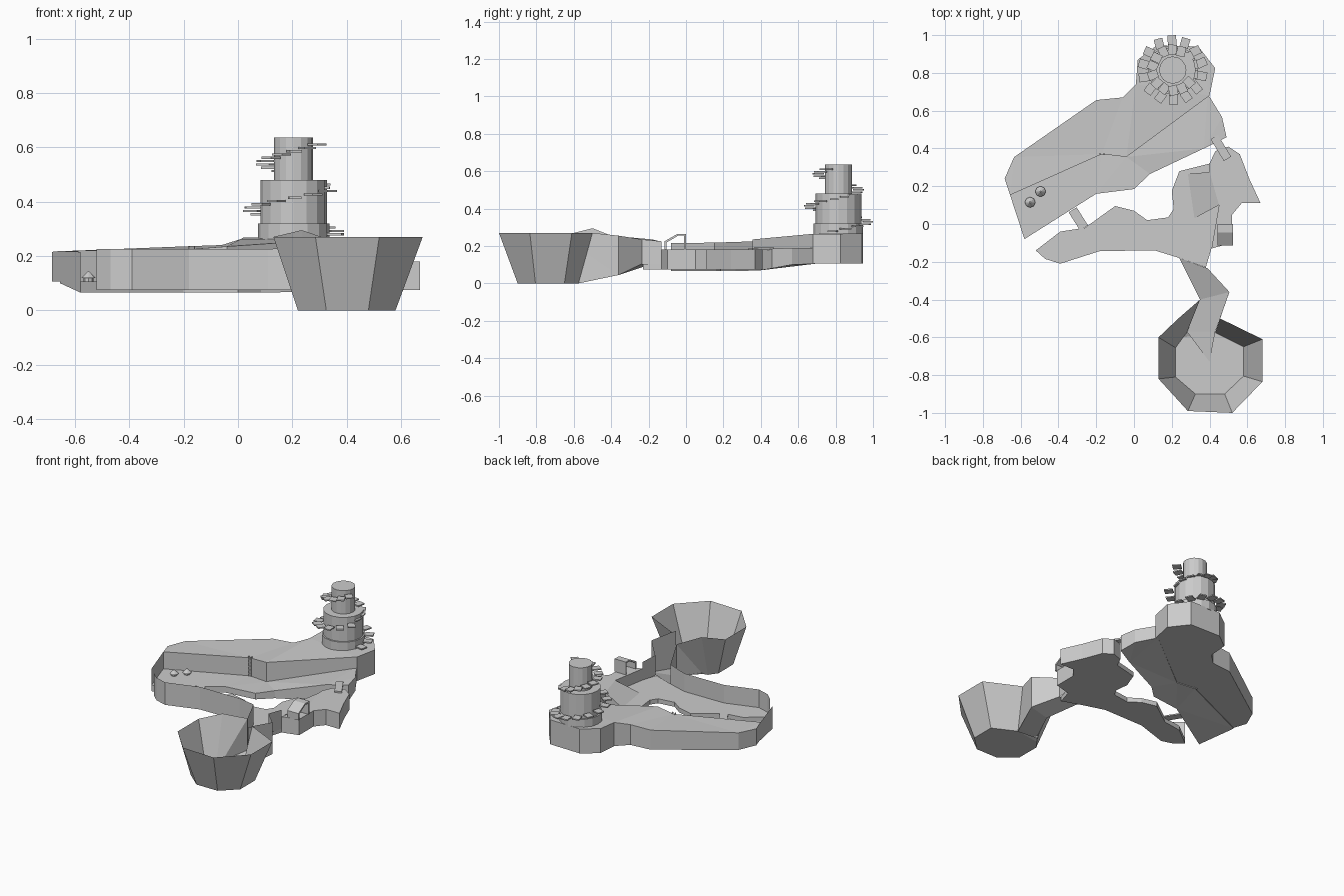
import bpy, bmesh
from math import pi, cos, sin
from mathutils import Vector, Matrix

if "Cube" in bpy.data.objects:
    bpy.data.objects.remove(bpy.data.objects["Cube"])


def make(name, verts, faces, fix=True):
    me = bpy.data.meshes.new(name)
    me.from_pydata(verts, [], faces)
    bm = bmesh.new()
    bm.from_mesh(me)
    if fix:
        bmesh.ops.recalc_face_normals(bm, faces=bm.faces)
    big = [f for f in bm.faces if len(f.verts) > 4]
    bmesh.ops.triangulate(bm, faces=big)
    bm.to_mesh(me)
    bm.free()
    ob = bpy.data.objects.new(name, me)
    bpy.context.collection.objects.link(ob)
    return ob


def slab(name, pts):
    """Closed outline of (x, y, bottom, top) turned into a solid."""
    n = len(pts)
    v = [(p[0], p[1], p[2]) for p in pts] + [(p[0], p[1], p[3]) for p in pts]
    f = [tuple(range(n))[::-1], tuple(range(n, 2 * n))]
    f += [(i, (i + 1) % n, n + (i + 1) % n, n + i) for i in range(n)]
    return make(name, v, f)


def wall(name, pts):
    """Open line of (x, y, bottom, top) turned into a thin wall."""
    n = len(pts)
    v = [(p[0], p[1], p[2]) for p in pts] + [(p[0], p[1], p[3]) for p in pts]
    return make(name, v, [(i, i + 1, n + i + 1, n + i) for i in range(n - 1)], False)


def box(name, c, size, rot=0):
    m = Matrix.Translation(c) @ Matrix.Rotation(rot, 4, 'Z')
    v = [m @ Vector((x * size[0] / 2, y * size[1] / 2, z * size[2] / 2))
         for z in (-1, 1) for y in (-1, 1) for x in (-1, 1)]
    return make(name, v, [(0, 2, 3, 1), (4, 5, 7, 6), (0, 1, 5, 4),
                          (2, 6, 7, 3), (0, 4, 6, 2), (1, 3, 7, 5)])


def plank(name, a, b, w, t):
    a, b = Vector(a), Vector(b)
    side = (b - a).cross(Vector((0, 0, 1))).normalized() * w / 2
    pts = [a - side, a + side, b + side, b - side]
    return slab(name, [(p.x, p.y, p.z, p.z + t) for p in pts])


def drum(name, x, y, r, z0, z1, n, r2=None):
    r2 = r if r2 is None else r2
    bm = bmesh.new()
    bmesh.ops.create_cone(bm, cap_ends=True, segments=n, radius1=r, radius2=r2, depth=z1 - z0,
                          matrix=Matrix.Translation((x, y, (z0 + z1) / 2)))
    me = bpy.data.meshes.new(name)
    bm.to_mesh(me)
    bm.free()
    ob = bpy.data.objects.new(name, me)
    bpy.context.collection.objects.link(ob)
    return ob


# upper plateau, rising towards the tower
B = 0.105
plateau = [(-.656, .153, .218), (-.17, .37, .225), (-.04, .355, .235), (.40, .68, .265),
           (.43, .825, .265), (.34, .94, .268), (.12, .945, .268), (.02, .87, .268),
           (.01, .74, .262), (-.06, .67, .24), (-.2, .656, .235), (-.635, .354, .218), (-.685, .24, .215)]
slab("upper_plateau", [(x, y, B, z) for x, y, z in plateau])

# lower ledge in front of the plateau, ramping up at its right end, with an end wall
slab("lower_ledge", [(-.656, .153, .1, B), (-.58, -.08, .065, B), (-.2, .16, .065, B),
                     (0, .185, .065, B), (.085, .265, .065, .115), (.37, .40, .07, .18),
                     (.49, .46, .08, .185), (.466, .566, .1, .19), (.39, .69, .105, .19),
                     (-.04, .355, .1, .107), (-.17, .37, .1, B)])
wall("ledge_end_wall", [(-.656, .153, .1, .218), (-.58, -.08, .1, .215)])

# front island floor
isle = [(-.52, -.14), (-.47, -.185), (-.39, -.21), (-.18, -.143), (.11, -.14), (.24, -.18),
        (.38, -.23), (.41, -.13), (.52, -.10), (.52, .05), (.57, .11), (.67, .11), (.61, .24),
        (.56, .37), (.5, .41), (.43, .385), (.4, .32), (.24, .28), (.2, .175), (.21, .08),
        (.18, .035), (.07, .02), (0, .07), (-.1, .095), (-.26, -.02), (-.39, -.04)]
slab("front_island", [(x, y, .075, B) for x, y in isle])

# raised right side of the island and the slope leading up to it
raised = isle[7:17] + [(.40, .275), (.45, .10)]
slab("raised_terrace", [(x, y, .1, .18) for x, y in raised])
slab("terrace_slope", [(.285, .265, .1, B), (.32, .03, .1, B),
                       (.45, .10, .1, .18), (.40, .275, .1, .18)])

# tall wall along the front of the island
wall("island_front_wall", [(x, y, .1, .225) for x, y in isle[:5]] + [(.24, -.18, .1, .235)])
wall("island_corner_wall", [(.39, -.235, .1, .235), (.41, -.13, .1, .225)])

# walled path from the island down to the bowl: left xy, right xy, floor, wall top
path = [((.24, -.18), (.39, -.235), B, .235), ((.35, -.40), (.505, -.36), .045, .255),
        ((.28, -.57), (.43, -.57), .02, .27)]
v, f = [], []
for l, r, z, t in path:
    v += [(*l, z), (*r, z)]
v.append((.40, -.73, .003))
make("path_floor", v, [(0, 1, 3, 2), (2, 3, 5, 4), (4, 5, 6)], False)
wall("path_left_wall", [(*l, z, t) for l, r, z, t in path[:2]])
wall("path_right_wall", [(*r, z, t) for l, r, z, t in path[:2]] + [(.445, -.53, .025, .27)])

# open bowl; its rim is broken where the path enters
top = [(.35, -.40, .255), (.235, -.50, .295), (.13, -.6, .27), (.13, -.82, .27), (.285, -.99, .27),
       (.52, -1.0, .27), (.68, -.835, .27), (.68, -.61, .27), (.455, -.5, .27)]
bot = [(.28, -.575, .01), (.26, -.60, 0), (.22, -.655, 0), (.22, -.81, 0), (.325, -.9, 0),
       (.48, -.9, 0), (.58, -.805, 0), (.58, -.65, 0), (.43, -.575, 0)]
n = len(top)
v = top + bot + [(.35, -.40, .045), (.505, -.36, .255), (.505, -.36, .045)]
f = [(i, i + 1, n + i + 1, n + i) for i in range(n - 1)]
f += [tuple(range(n, 2 * n)), (0, n, 2 * n), (8, 17, 2 * n + 2, 2 * n + 1)]
make("bowl", v, f)

# tiered tower
tx, ty = .205, .815
for nm, r, z0, z1 in (("tower_base", .132, .26, .32), ("tower_middle", .122, .32, .48),
                      ("tower_top", .072, .48, .635)):
    drum(nm, tx, ty, r, z0, z1, 16)

# two turns of spiral steps
per = 14
for i in range(2 * per):
    a = -.2 + i * 2 * pi / per
    r = .157 if i < per else .108
    box("spiral_step", (tx + r * cos(a), ty + r * sin(a), .28 + .33 * i / (2 * per - 1)),
        (.053, .046, .008), a + .25 * sin(i * 2.3))

# mushrooms on the ledge
for x, y in ((-.55, .115), (-.495, .172)):
    drum("mushroom_stem", x, y, .018, .10, .122, 8)
    drum("mushroom_cap", x, y, .028, .118, .142, 8, .004)

# ladder on the plateau wall
for dx in (-.01, .01):
    box("ladder_rail", (-.17 + dx, .37, .167), (.005, .012, .135))
for k in range(5):
    box("ladder_rung", (-.17, .37, .12 + k * .024), (.02, .01, .005))

# bridges between ledge and island
plank("left_bridge", (-.325, .075, .10), (-.265, -.02, .10), .05, .008)
plank("right_bridge", (.425, .46, .18), (.495, .345, .178), .045, .012)

# small slanted shelter: side profile swept across x
prof = [(-.115, .18), (-.115, .225), (-.045, .265), (0, .265), (0, .18),
        (-.01, .18), (-.01, .255), (-.042, .255), (-.103, .219), (-.103, .18)]
m = len(prof)
v = [(x, y, z) for x in (.443, .525) for y, z in prof]
f = [tuple(range(m)), tuple(range(m, 2 * m))]
f += [(i, (i + 1) % m, m + (i + 1) % m, m + i) for i in range(m)]
make("shelter", v, f)
